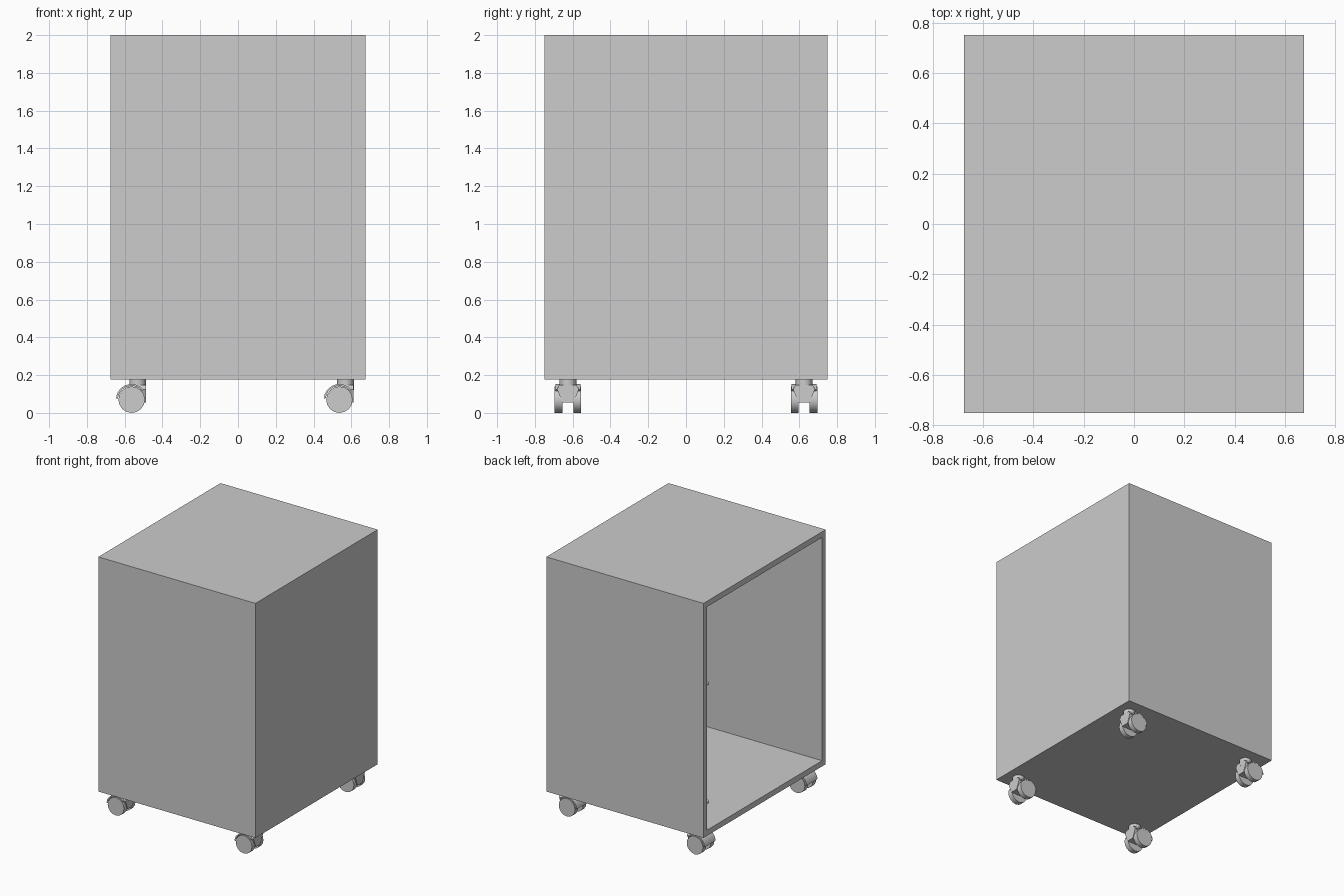
import bpy, bmesh
from math import cos, sin, radians, pi
from mathutils import Matrix, Vector

cube = bpy.data.objects.get("Cube")
if cube:
    bpy.data.objects.remove(cube)

grey = bpy.data.materials.new("plain grey")
grey.use_nodes = True
colour = (0.604, 0.604, 0.604, 1)
grey.diffuse_color = colour
grey.node_tree.nodes["Principled BSDF"].inputs["Base Color"].default_value = colour


def finish(name, bm, smooth=True):
    bmesh.ops.recalc_face_normals(bm, faces=bm.faces)
    mesh = bpy.data.meshes.new(name)
    bm.to_mesh(mesh)
    bm.free()
    mesh.materials.append(grey)
    obj = bpy.data.objects.new(name, mesh)
    bpy.context.collection.objects.link(obj)
    if smooth:
        bpy.ops.object.select_all(action="DESELECT")
        obj.select_set(True)
        bpy.context.view_layer.objects.active = obj
        bpy.ops.object.shade_smooth_by_angle(angle=radians(35))


def cylinder(name, centre, radius, depth, axis="Z", sides=16):
    bm = bmesh.new()
    matrix = Matrix.Translation(centre)
    if axis == "Y":
        matrix = matrix @ Matrix.Rotation(pi / 2, 4, "X")
    bmesh.ops.create_cone(bm, cap_ends=True, segments=sides, radius1=radius,
                          radius2=radius, depth=depth, matrix=matrix)
    finish(name, bm)


def extrude(bm, face, vec):
    new = bmesh.ops.extrude_face_region(bm, geom=[face])["geom"]
    bmesh.ops.translate(bm, vec=vec,
                        verts=[v for v in new if isinstance(v, bmesh.types.BMVert)])


def prism(name, points, centre, vec):
    # Flat outline pushed along a vector
    bm = bmesh.new()
    face = bm.faces.new([bm.verts.new(Vector(p) + centre) for p in points])
    extrude(bm, face, vec)
    finish(name, bm)


# Cabinet shell, hollowed from the open right side
WIDTH, DEPTH, BASE, TOP, WALL = 1.35, 1.5, 0.178, 2.0, 0.044
bm = bmesh.new()
bmesh.ops.create_cube(bm, size=1, matrix=Matrix.Translation((0, 0, (BASE + TOP) / 2))
                      @ Matrix.Diagonal((WIDTH, DEPTH, TOP - BASE, 1)))
opening = min(bm.faces, key=lambda f: f.calc_center_median().x)
bmesh.ops.inset_region(bm, faces=[opening], thickness=WALL, use_even_offset=True)
extrude(bm, opening, (WIDTH - WALL, 0, 0))
if opening.is_valid:
    bmesh.ops.delete(bm, geom=[opening], context="FACES_ONLY")
finish("cabinet", bm, smooth=False)

# Small pins inside the back wall, beside the opening
for label, z in (("lower", 0.42), ("upper", 1.34)):
    cylinder(label + "_pin", (0.03 - WIDTH / 2, DEPTH / 2 - WALL - 0.02, z),
             0.016, 0.05, "Y", 12)

# Four twin-wheel casters, all turned the same way
R = 0.07
arc = [radians(a) for a in range(175, 30, -15)]
fender = ([(0.083 * cos(a), -0.067, 0.083 * sin(a)) for a in arc]
          + [(0.073 * cos(a), -0.067, 0.073 * sin(a)) for a in reversed(arc)])
fork = [(-0.02, y, z) for y, z in ((-0.03, -0.015), (0.03, -0.015), (0.058, 0.055),
                                   (0.045, 0.078), (-0.045, 0.078), (-0.058, 0.055))]
for side, x in (("right", -0.563), ("left", 0.537)):
    for end, y in (("front", -0.625), ("back", 0.625)):
        name = f"{end}_{side}_caster_"
        centre = Vector((x, y, R))
        for label, s in (("wheel_a", -1), ("wheel_b", 1)):
            cylinder(name + label, centre + Vector((0, s * 0.05, 0)), R, 0.04, "Y")
        prism(name + "fender", fender, centre, (0, 0.134, 0))
        prism(name + "fork", fork, centre, (0.095, 0, 0))
        cylinder(name + "stem", centre + Vector((0.032, 0, 0.08)), 0.044, 0.06)
